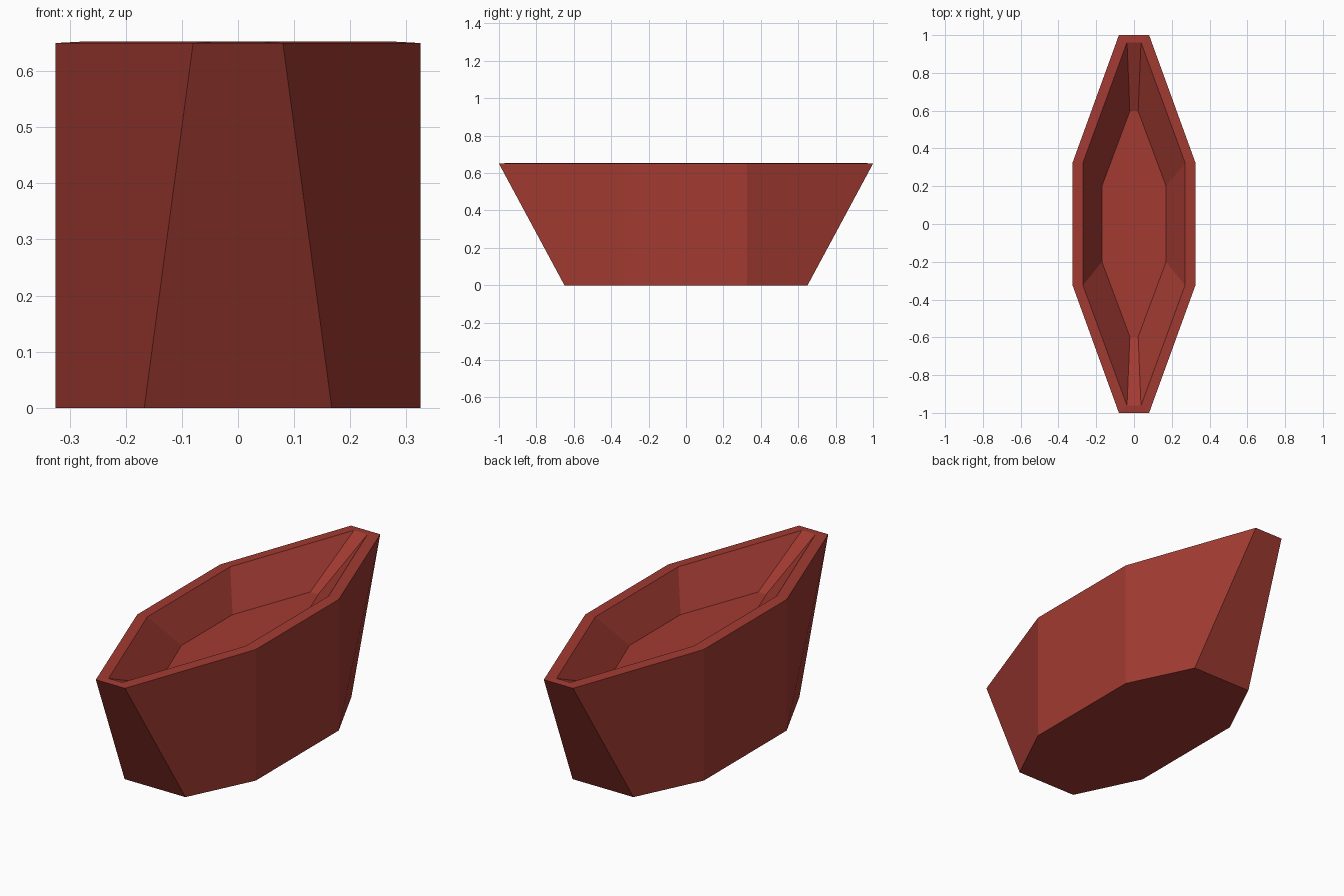
import bpy, bmesh

if "Cube" in bpy.data.objects:
    bpy.data.objects.remove(bpy.data.objects["Cube"])

# single brick-red clay colour
mat = bpy.data.materials.new("brick red")
mat.diffuse_color = (0.36, 0.043, 0.032, 1)
mat.use_nodes = True
mat.node_tree.nodes["Principled BSDF"].inputs["Base Color"].default_value = mat.diffuse_color


def octagon(bm, end_x, end_y, side_x, side_y, z):
    """Eight-sided ring mirrored about both axes."""
    quarter = [(side_x, side_y), (end_x, end_y)]
    pts = quarter + [(-x, y) for x, y in reversed(quarter)]
    pts += [(-x, -y) for x, y in pts]
    return [bm.verts.new((x, y, z)) for x, y in pts]


bm = bmesh.new()
# rings run from base, up the outer wall, over the rim, down to the tray floor
rings = [octagon(bm, *r) for r in (
    (0.167, 0.65, 0.325, 0.325, 0.0),
    (0.08, 1.0, 0.325, 0.325, 0.65),
    (0.037, 0.962, 0.27, 0.325, 0.653),
    (0.022, 0.597, 0.17, 0.2, 0.49),
)]
for lo, hi in zip(rings, rings[1:]):
    for i in range(8):
        j = (i + 1) % 8
        bm.faces.new((lo[i], lo[j], hi[j], hi[i]))
bm.faces.new(rings[0][::-1])
bm.faces.new(rings[-1])

# thin chamfer on the outer base and rim edges and the end corners
outer = set(rings[0] + rings[1])
edges = [e for e in bm.edges if e.verts[0] in outer and e.verts[1] in outer
         and e.calc_face_angle(0) > 0.5]
bmesh.ops.bevel(bm, geom=edges, offset=0.006, segments=1, affect='EDGES')
bmesh.ops.recalc_face_normals(bm, faces=bm.faces[:])

mesh = bpy.data.meshes.new("faceted_tray")
bm.to_mesh(mesh)
bm.free()
mesh.materials.append(mat)
obj = bpy.data.objects.new("faceted_tray", mesh)
bpy.context.collection.objects.link(obj)
